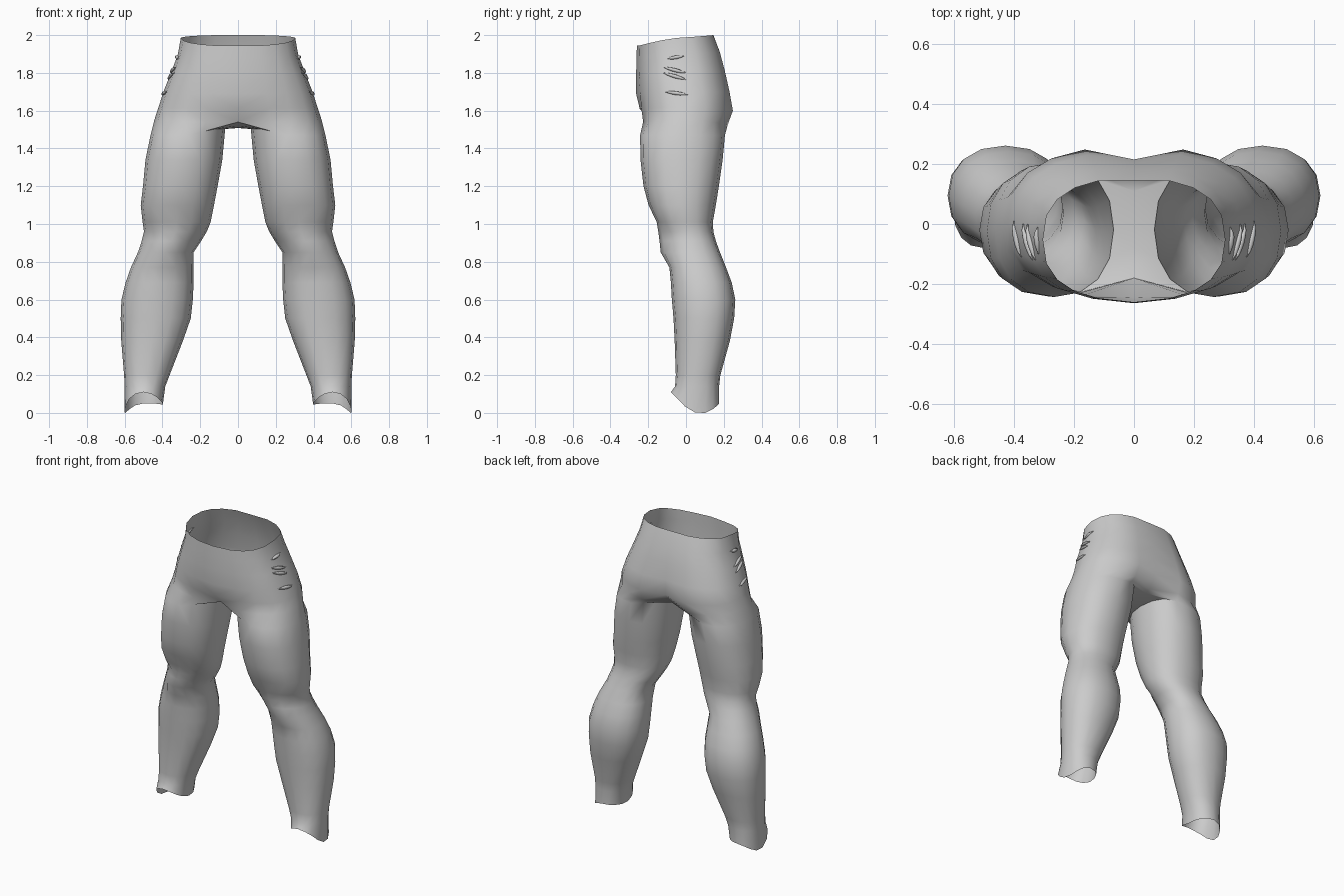
import bpy, bmesh
from math import sin, cos, pi, copysign
from mathutils import Vector
from mathutils.bvhtree import BVHTree

if "Cube" in bpy.data.objects:
    bpy.data.objects.remove(bpy.data.objects["Cube"])


def spow(v, n):
    return copysign(abs(v) ** (2 / n), v)


def pelvis_ring(zf, zs, zb, w, yf, yb, cf, cb):
    """Half ring: centre front -> outer hip -> centre back (11 points)."""
    pts = []
    for k in range(11):
        a = pi * k / 10
        c = -cos(a)
        y = (yf + yb) / 2 + (yb - yf) / 2 * spow(c, 2.5)
        z = zs + (zb - zs if c > 0 else zf - zs) * min(1, abs(c) * 1.05)
        pts.append(Vector((w * spow(sin(a), 2.5), y, z)))
    pts[0] = Vector((0, cf, zf))
    pts[10] = Vector((0, cb, zb))
    return pts


def leg_ring(z, xi, xo, yf, yb, knee=0.0):
    """Closed ring of 16 points, index 1 front, 5 outer, 9 back, 13 inner."""
    pts = []
    for k in range(16):
        a = (k - 5) * pi / 8
        x = (xi + xo) / 2 + (xo - xi) / 2 * spow(cos(a), 2.25)
        y = (yf + yb) / 2 + (yb - yf) / 2 * spow(sin(a), 2.25)
        pts.append(Vector((x, y, z)))
    pts[1].y -= knee
    for k in (0, 2):
        pts[k].y -= knee * 0.6
    return pts


# z front, z side, z back, half width, y front, y back, centre front, centre back
PELVIS = [
    (1.945, 1.985, 2.00, 0.303, -0.255, 0.152, -0.260, 0.145),
    (1.88, 1.90, 1.91, 0.318, -0.258, 0.188, -0.262, 0.178),
    (1.79, 1.80, 1.81, 0.355, -0.258, 0.215, -0.264, 0.200),
    (1.69, 1.70, 1.70, 0.395, -0.252, 0.240, -0.264, 0.215),
    (1.61, 1.62, 1.60, 0.420, -0.246, 0.258, -0.245, 0.215),
    (1.54, 1.56, 1.525, 0.440, -0.236, 0.230, -0.180, 0.150),
]
# z, inner x, outer x, y front, y back, kneecap bulge
LEG = [
    (1.47, 0.068, 0.463, -0.243, 0.206, 0),
    (1.34, 0.083, 0.490, -0.241, 0.194, 0),
    (1.20, 0.108, 0.503, -0.225, 0.174, 0),
    (1.10, 0.127, 0.515, -0.198, 0.158, 0),
    (1.01, 0.145, 0.505, -0.155, 0.142, 0),
    (0.96, 0.165, 0.498, -0.125, 0.145, 0.022),
    (0.91, 0.195, 0.510, -0.112, 0.158, 0.028),
    (0.85, 0.235, 0.530, -0.110, 0.180, 0.024),
    (0.77, 0.236, 0.567, -0.088, 0.212, 0),
    (0.69, 0.235, 0.595, -0.080, 0.242, 0),
    (0.60, 0.239, 0.617, -0.075, 0.261, 0),
    (0.50, 0.250, 0.621, -0.066, 0.255, 0),
    (0.38, 0.292, 0.618, -0.060, 0.232, 0),
    (0.20, 0.362, 0.603, -0.054, 0.182, 0),
    (0.14, 0.385, 0.600, -0.058, 0.175, 0),
    (0.05, 0.398, 0.602, -0.080, 0.176, 0),
]
HEM_Z = [.10, .11, .10, .075, .035, .002, .0, .02, .04,
         .05, .05, .048, .045, .045, .06, .08]

# Trousers: one half surface, mirrored
rings = [pelvis_ring(*r) for r in PELVIS]
crotch = [Vector((0, y, z)) for y, z in
          ((.11, 1.515), (.06, 1.51), (-.01, 1.508), (-.08, 1.51), (-.13, 1.52))]
rings[-1] += crotch
legs = [leg_ring(*r) for r in LEG]
for k in range(11, 16):
    legs[0][k].z = 1.503
for k in (0, 10):
    legs[0][k].z = 1.49
for k, z in enumerate(HEM_Z):
    legs[-1][k].z = z
rings += legs

bm = bmesh.new()
vr = [[bm.verts.new(p) for p in ring] for ring in rings]
for up, lo in zip(vr, vr[1:]):
    closed = len(up) == 16
    for k in range(16 if closed else 10):
        j = (k + 1) % len(up)
        bm.faces.new((lo[k], lo[j], up[j], up[k]))
bm.normal_update()
tree = BVHTree.FromBMesh(bm)
mesh = bpy.data.meshes.new("trousers")
bm.to_mesh(mesh)
bm.free()
trousers = bpy.data.objects.new("trousers", mesh)
bpy.context.collection.objects.link(trousers)


def add_mirror(ob):
    m = ob.modifiers.new("mirror", 'MIRROR')
    m.use_axis[0] = True
    m.merge_threshold = 0.0005


add_mirror(trousers)
bpy.context.view_layer.objects.active = trousers
trousers.select_set(True)
bpy.ops.object.shade_smooth_by_angle(angle=0.75)

# Hip wrinkles: tapered ridges lying on the hip surface
WRINKLES = [(-0.10, 1.875, -0.01, 1.89), (-0.12, 1.83, 0.0, 1.80),
            (-0.12, 1.80, 0.0, 1.765), (-0.11, 1.70, 0.01, 1.685)]
for i, (y0, z0, y1, z1) in enumerate(WRINKLES):
    cu = bpy.data.curves.new("hip_wrinkle", 'CURVE')
    cu.dimensions = '3D'
    cu.bevel_depth = 0.011
    cu.bevel_resolution = 1
    sp = cu.splines.new('POLY')
    sp.points.add(6)
    for j, pt in enumerate(sp.points):
        t = j / 6
        y, z = y0 + (y1 - y0) * t, z0 + (z1 - z0) * t
        hit = tree.ray_cast(Vector((1, y, z)), Vector((-1, 0, 0)))[0]
        pt.co = (hit.x + 0.002, y, z, 1)
        pt.radius = 0.15 + 0.85 * sin(pi * t)
    ob = bpy.data.objects.new(f"hip_wrinkle_{i + 1}", cu)
    bpy.context.collection.objects.link(ob)
    add_mirror(ob)
